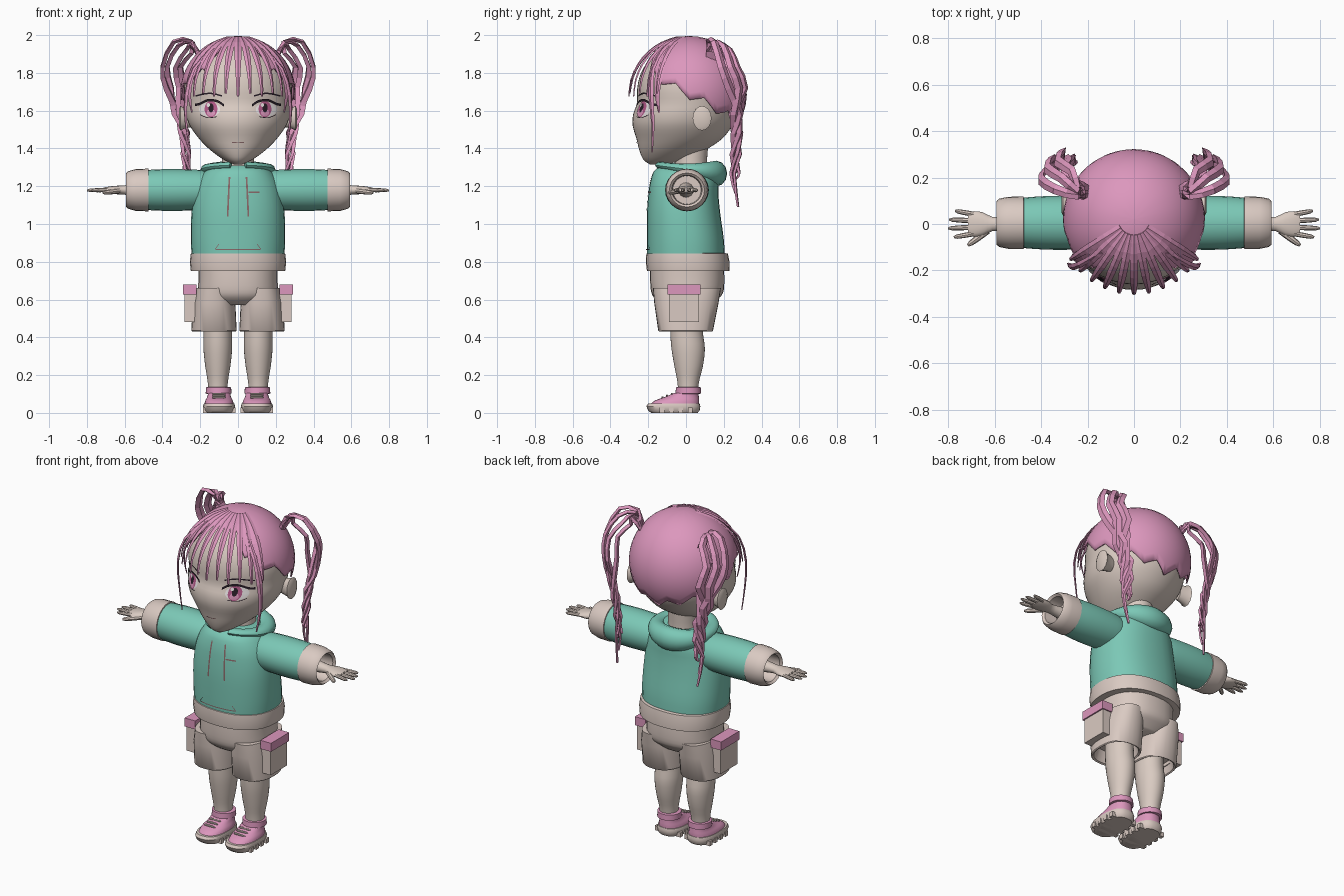
import bpy, bmesh, math
from mathutils import Vector
from mathutils.bvhtree import BVHTree

old = bpy.data.objects.get("Cube")
if old:
    bpy.data.objects.remove(old, do_unlink=True)


def material(name, r, g, b):
    m = bpy.data.materials.new(name)
    m.use_nodes = True
    m.diffuse_color = (r, g, b, 1)
    m.node_tree.nodes["Principled BSDF"].inputs["Base Color"].default_value = (r, g, b, 1)
    return m


SKIN = material("skin", .70, .60, .54)
CREAM = material("cream cloth", .70, .59, .54)
PINK = material("pink hair", .72, .31, .51)
TEAL = material("teal cloth", .20, .58, .47)
DARK = material("dark line", .02, .012, .02)
ROSE = material("rose iris", .45, .10, .25)
WHITE = material("eye white", .8, .76, .76)
SEAM = material("brown seam", .25, .14, .14)
SIDES = (("left", 1), ("right", -1))
X, Y, Z = Vector((1, 0, 0)), Vector((0, 1, 0)), Vector((0, 0, 1))


def grid(name, rows, mat, closed=True, cap=True, smooth=True):
    """Skin a list of point rows into one object."""
    bm = bmesh.new()
    vs = [[bm.verts.new(p) for p in row] for row in rows]
    n = len(rows[0])
    for a, b in zip(vs, vs[1:]):
        for i in range(n if closed else n - 1):
            j = (i + 1) % n
            bm.faces.new((a[i], a[j], b[j], b[i]))
    if closed and cap:
        bm.faces.new(vs[0])
        bm.faces.new(vs[-1])
    bmesh.ops.recalc_face_normals(bm, faces=bm.faces)
    me = bpy.data.meshes.new(name)
    bm.to_mesh(me)
    bm.free()
    if smooth:
        me.shade_smooth()
        me.set_sharp_from_angle(angle=math.radians(40))
    me.materials.append(mat)
    ob = bpy.data.objects.new(name, me)
    bpy.context.collection.objects.link(ob)
    return ob


def spline(rows, steps):
    """Smooth a list of number tuples."""
    rows = [Vector(r) for r in rows]
    out = []
    for i in range(len(rows) - 1):
        a, b, c, d = rows[max(i - 1, 0)], rows[i], rows[i + 1], rows[min(i + 2, len(rows) - 1)]
        for k in range(steps):
            t = k / steps
            out.append(b + (c - a) * (t / 2) + (a * 2 - b * 5 + c * 4 - d) * (t * t / 2)
                       + (b * 3 - a - c * 3 + d) * (t ** 3 / 2))
    return out + [rows[-1]]


def ring(c, u, v, ru, rv, n, p=2):
    def pw(q):
        return math.copysign(abs(q) ** (2 / p), q)
    return [Vector(c) + u * ru * pw(math.cos(k * math.tau / n)) + v * rv * pw(math.sin(k * math.tau / n))
            for k in range(n)]


def upright(name, rows, mat, cx=0, n=32, steps=3, p=2):
    """Rows are height, half width, front y, back y."""
    return grid(name, [ring((cx, (f + b) / 2, z), X, Y, w, (b - f) / 2, n, p)
                       for z, w, f, b in spline(rows, steps)], mat)


def sideways(name, s, rows, mat, y=0.005, z=1.18, n=24, steps=1):
    """Rows are x, half depth, half height."""
    return grid(name, [ring((s * x, y, z), Y, Z, a, b, n) for x, a, b in spline(rows, steps)], mat)


def rod(name, a, b, r, mat, n=8):
    a, b = Vector(a), Vector(b)
    d = (b - a).normalized()
    u = d.cross(Z).normalized()
    v = d.cross(u)
    return grid(name, [ring(a.lerp(b, t), u, v, r * k, r * k, n)
                       for t, k in ((0, 1), (.5, 1), (.85, .85), (1, .4))], mat)


def box(name, x0, x1, y0, y1, z0, z1, mat):
    return grid(name, [[(x0, y0, z), (x1, y0, z), (x1, y1, z), (x0, y1, z)] for z in (z0, z1)], mat, smooth=False)


# Head, neck and ears
head = upright("head", [(1.315, .02, -.19, -.12), (1.34, .075, -.225, 0), (1.39, .145, -.247, .1),
                        (1.45, .205, -.262, .19), (1.52, .255, -.282, .245), (1.58, .275, -.28, .27),
                        (1.64, .28, -.26, .28), (1.72, .285, -.258, .285), (1.8, .268, -.238, .28),
                        (1.88, .22, -.185, .245), (1.94, .14, -.11, .17), (1.965, .04, -.01, .07)], SKIN, n=48)
upright("neck", [(1.22, .1, -.07, .12), (1.3, .085, -.06, .11), (1.45, .085, -.06, .12)], SKIN)
for side, s in SIDES:
    grid(side + "_ear", [ring((s * x, .085, 1.56), Y, Z, a, b, 16) for x, a, b in
                         ((.24, .03, .045), (.285, .04, .055), (.305, .05, .065), (.312, .035, .05))], SKIN)


def surface(ob):
    return BVHTree.FromPolygons([v.co for v in ob.data.vertices], [tuple(p.vertices) for p in ob.data.polygons])


def decal(name, tree, low, high, mat, lift=.004):
    """Thin plate between two x/z curves, wrapped on a front surface."""
    rows = []
    for k in range(5):
        row = []
        for a, b in zip(low, high):
            q = Vector(a).lerp(Vector(b), k / 4)
            hit = tree.ray_cast(Vector((q.x, -1, q.y)), Y)[0]
            row.append((q.x, (hit.y if hit else 0) - lift, q.y))
        rows.append(row)
    return grid(name, rows, mat, closed=False)


def oval(name, tree, x, z, rx, rz, mat, lift):
    arc = [math.pi * k / 12 for k in range(13)]
    decal(name, tree, [(x + rx * math.cos(a), z - rz * math.sin(a)) for a in arc],
          [(x + rx * math.cos(a), z + rz * math.sin(a)) for a in arc], mat, lift)


def stroke(name, tree, pts, w, mat, lift=.005, axis=(0, 1)):
    pts = spline(pts, 4)
    off = Vector(axis) * w / 2
    decal(name, tree, [p - off for p in pts], [p + off for p in pts], mat, lift)


# Painted face
face = surface(head)
for side, s in SIDES:
    oval(side + "_eye_white", face, s * .15, 1.606, .056, .038, WHITE, .003)
    oval(side + "_iris", face, s * .143, 1.608, .034, .043, ROSE, .005)
    oval(side + "_iris_glow", face, s * .143, 1.59, .022, .02, PINK, .006)
    oval(side + "_pupil", face, s * .143, 1.615, .014, .024, DARK, .007)
    oval(side + "_eye_shine", face, s * .143 - .014, 1.63, .009, .01, WHITE, .008)
    stroke(side + "_lashes", face, [(s * .075, 1.628), (s * .11, 1.65), (s * .16, 1.655), (s * .205, 1.635),
                                    (s * .228, 1.632)], .013, DARK, .009)
    stroke(side + "_lower_lashes", face, [(s * .11, 1.568), (s * .16, 1.563), (s * .2, 1.578)], .004, DARK)
    stroke(side + "_brow", face, [(s * .085, 1.678), (s * .15, 1.692), (s * .225, 1.678)], .008, DARK)
stroke("mouth", face, [(-.032, 1.432), (0, 1.43), (.032, 1.432)], .005, SEAM)


# Hair
def skull(phi, t, k=1):
    phi = math.radians(phi)
    return Vector((.305 * k * math.sin(t) * math.sin(phi), .02 - .302 * k * math.sin(t) * math.cos(phi),
                   1.69 + .305 * math.cos(t) * (1 + (k - 1) * .3)))


HAIRLINE = ((0, .32), (25, .5), (40, 1.15), (90, 1.6), (130, 1.93), (180, 2.15))


def hairline(phi):
    for (a, t), (b, u) in zip(HAIRLINE, HAIRLINE[1:]):
        if phi <= b:
            return t + (u - t) * (phi - a) / (b - a)


cols = []
for k in range(72):
    phi = k * 5 - 180
    jag = (abs(k % 6 - 3) / 3 - .5) * .16 if abs(phi) > 40 else 0
    cols.append((phi, hairline(abs(phi)) + jag))
cap = grid("hair_cap", [[skull(p, t * max(r, .05) / 14) for p, t in cols] for r in range(15)], PINK, cap=False)
cap.data.update()
bm = bmesh.new()
bm.from_mesh(cap.data)
bmesh.ops.holes_fill(bm, edges=[e for e in bm.edges if e.is_boundary and e.verts[0].co.z > 1.99])
bm.to_mesh(cap.data)
bm.free()
thick = cap.modifiers.new("thickness", "SOLIDIFY")
thick.thickness, thick.offset = .008, -1


def strand(name, pts, width, thickness=.01, taper=(.6, 1, .25)):
    """Flat tapered lock with a four sided section."""
    pts = spline(pts, 2)
    rows = []
    for i, p in enumerate(pts):
        t = i / (len(pts) - 1)
        k = taper[0] + (taper[1] - taper[0]) * t * 2 if t < .5 else taper[1] + (taper[2] - taper[1]) * (t * 2 - 1)
        d = (pts[min(i + 1, len(pts) - 1)] - pts[max(i - 1, 0)]).normalized()
        u = d.cross(p - Vector((0, .03, 1.69))).normalized()
        rows.append(ring(p, u, d.cross(u), width * k / 2, thickness * (k + .3) / 2, 4))
    return grid(name, rows, PINK, smooth=False)


for i in range(-5, 6):
    end = 1.62 - .05 * (i % 2)
    strand(f"bang_{i + 6}", [skull(i * 11.5, .22 + (end - .22) * k / 5, 1.01 + .012 * k) for k in range(6)],
           .042, taper=(.8, .85, .3))
for side, s in SIDES:
    strand(side + "_side_lock", [(s * .14, -.12, 1.93), (s * .235, -.175, 1.82), (s * .275, -.185, 1.68),
                                 (s * .275, -.175, 1.53), (s * .25, -.18, 1.38)], .035)
    strand(side + "_temple_lock", [skull(s * 56, t, 1.02) for t in (.5, .9, 1.3, 1.6, 1.9)], .05)
    # Pigtail: looped ribbons above, wavy locks hanging behind
    for j, (out, back, low) in enumerate(((.40, .19, 1.24), (.375, .24, 1.09), (.33, .27, 1.16), (.305, .22, 1.3))):
        w = [.022 * math.sin(j * 1.6 + k * 2) for k in range(5)]
        strand(f"{side}_pigtail_{j + 1}",
               [(s * .2, .12 + j * .01, 1.87), (s * .245, .12 + j * .02, 1.965 - j * .005),
                (s * (out - .06), back - .04, 1.965 - j * .02), (s * out, back, 1.83),
                (s * (out - .02), back + .04, 1.72), (s * (.315 + w[0]), .265 + w[1], 1.58),
                (s * (.285 + w[1]), .27 + w[2], 1.48), (s * (.275 + w[2]), .265 + w[3], 1.37),
                (s * (.27 + w[3]), .26 + w[4], 1.27), (s * .27, .265 + w[0] / 2, low)], .055, .022)

# Hoodie body, hem and hood
torso = upright("hoodie_body", [(.83, .245, -.205, .205), (.92, .25, -.207, .2), (1.05, .247, -.207, .182),
                                (1.15, .235, -.2, .172), (1.22, .215, -.19, .17), (1.28, .175, -.17, .155),
                                (1.31, .13, -.13, .12)], TEAL, p=2.3)
upright("hoodie_hem", [(.75, .235, -.19, .21), (.752, .25, -.207, .23), (.8, .255, -.213, .23),
                       (.843, .25, -.21, .222), (.847, .24, -.2, .2)], CREAM, steps=1, p=2.3)
hood = []
for k in range(33):
    a = math.radians(14 + k * 332 / 32)
    back = (1 - math.cos(a)) / 2
    out = Vector((math.sin(a), -math.cos(a), 0))
    c = Vector((.155 * math.sin(a), .01 - .15 * math.cos(a), 1.312 - .045 * back))
    hood.append(ring(c, out, Z, .028 + .03 * back, .018 + .05 * back ** 2, 12))
grid("hood", hood, TEAL)
chest = surface(torso)
for side, s in SIDES:
    stroke(side + "_drawstring", chest, [(s * .045, 1.25), (s * .05, 1.15), (s * .055, 1.04)], .009, SEAM, axis=(1, 0))
    stroke(side + "_pouch_seam", chest, [(s * .1, .895), (s * .12, .868)], .004, SEAM, axis=(1, 0))
stroke("chest_tab", chest, [(.055, 1.168), (.115, 1.168)], .008, SEAM)
stroke("pouch_lower_seam", chest, [(-.12, .866), (0, .866), (.12, .866)], .005, SEAM)

for side, s in SIDES:
    # Sleeve, cuff, arm and hand
    sideways(side + "_sleeve", s, [(.1, .09, .085), (.18, .11, .104), (.3, .116, .11), (.4, .114, .11),
                                   (.48, .108, .106)], TEAL, steps=3)
    sideways(side + "_cuff", s, [(.472, .1, .1), (.475, .113, .113), (.54, .112, .111), (.58, .104, .1),
                                 (.592, .093, .09), (.58, .08, .078), (.5, .075, .075)], CREAM)
    sideways(side + "_hand", s, [(.46, .045, .045), (.56, .033, .03), (.61, .031, .024), (.65, .05, .022),
                                 (.69, .055, .017), (.715, .045, .011)], SKIN, y=0, steps=2, n=16)
    for j, (y, tip) in enumerate(((-.042, .775), (-.014, .8), (.014, .795), (.042, .77))):
        rod(f"{side}_finger_{j + 1}", (s * .69, y, 1.18), (s * tip, y * 1.35, 1.178), .011, SKIN)
    rod(side + "_thumb", (s * .63, -.03, 1.176), (s * .715, -.092, 1.165), .014, SKIN)

    # Shorts leg and cargo pocket
    upright(side + "_shorts_leg", [(.66, .095, -.175, .185), (.58, .113, -.168, .172), (.435, .12, -.147, .143),
                                   (.43, .115, -.142, .138), (.435, .107, -.132, .128), (.5, .095, -.11, .11)],
            CREAM, cx=s * .127, steps=1, p=2.4)
    a, b = sorted((s * .22, s * .283))
    box(side + "_pocket", a, b, -.09, .07, .48, .66, CREAM)
    a, b = sorted((s * .22, s * .291))
    box(side + "_pocket_flap", a, b, -.098, .077, .628, .68, PINK)

    # Leg and shoe
    upright(side + "_leg", [(.52, .075, -.085, .085), (.42, .075, -.083, .09), (.34, .076, -.077, .1),
                            (.25, .067, -.062, .09), (.16, .053, -.045, .068), (.08, .05, -.04, .06)],
            SKIN, cx=s * .107)
    upright(side + "_sole", [(.0, .072, -.185, .062), (.012, .08, -.2, .072), (.035, .085, -.21, .076),
                             (.05, .08, -.2, .072)], CREAM, cx=s * .1, steps=1, p=2.6)
    for j in range(4):
        box(f"{side}_sole_lug_{j + 1}", s * .1 - .086, s * .1 + .086, -.14 + j * .05, -.115 + j * .05, 0, .028, CREAM)
    upright(side + "_shoe_upper", [(.045, .078, -.19, .07), (.065, .073, -.165, .07), (.085, .063, -.11, .068),
                                   (.105, .058, -.065, .066)], PINK, cx=s * .1, p=2.3)
    upright(side + "_shoe_strap", [(.1, .055, -.045, .065), (.102, .068, -.056, .08), (.135, .067, -.053, .078),
                                   (.138, .056, -.045, .066)], PINK, cx=s * .103, steps=1)
    for j in range(3):
        y = -.125 + j * .025
        rod(f"{side}_lace_{j + 1}", (s * .1 - .035, y, .082 + j * .009), (s * .1 + .035, y, .082 + j * .009), .006, CREAM)

# Hips of the shorts
upright("shorts_hips", [(.57, .13, -.12, .13), (.6, .185, -.16, .165), (.635, .21, -.183, .196),
                        (.7, .21, -.19, .203), (.78, .21, -.19, .2)], CREAM, p=2.3)
